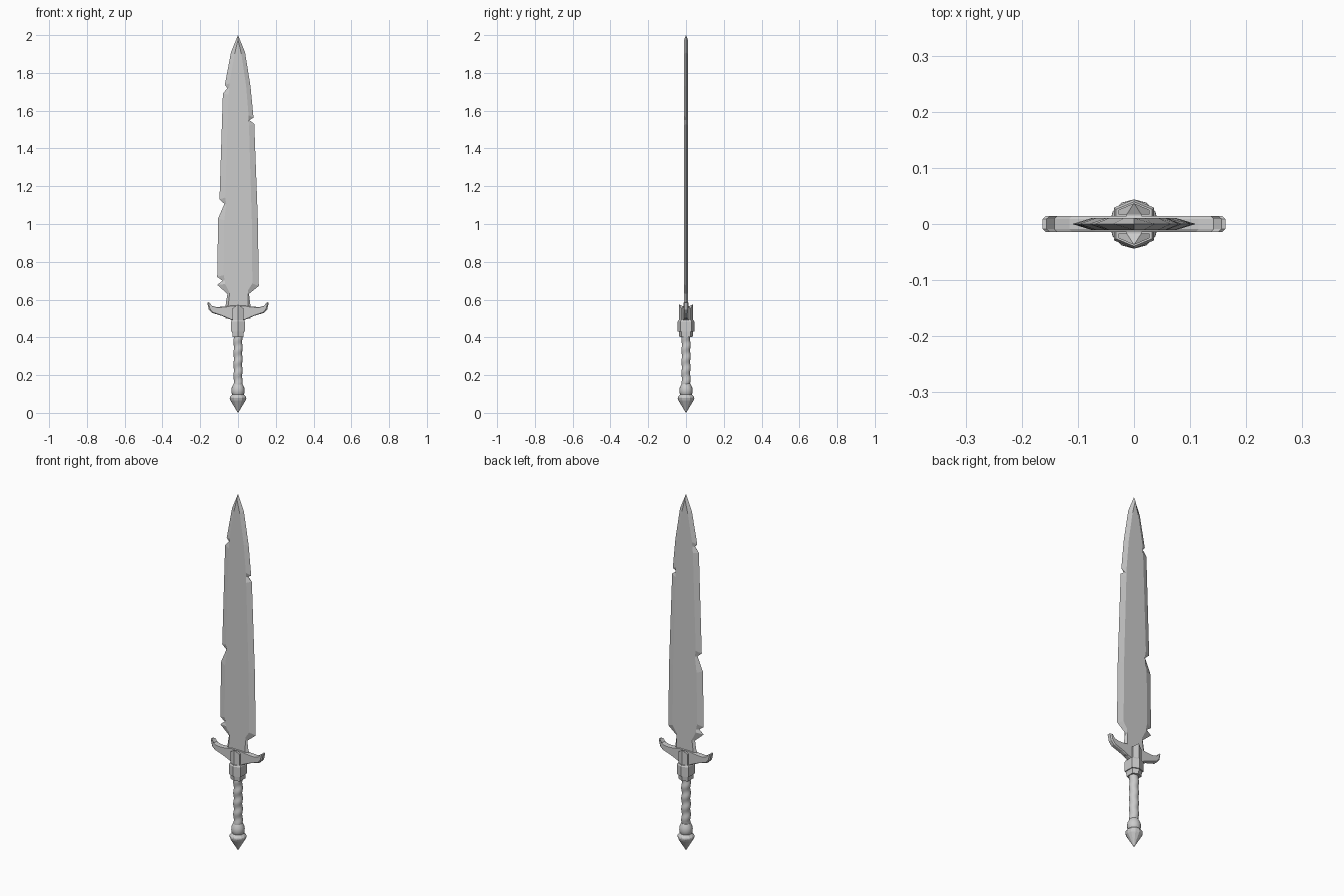
import bpy, bmesh
from math import sin, cos, pi, tau

if "Cube" in bpy.data.objects:
    bpy.data.objects.remove(bpy.data.objects["Cube"])


def finish(name, bm, smooth=None):
    bmesh.ops.recalc_face_normals(bm, faces=bm.faces)
    mesh = bpy.data.meshes.new(name)
    bm.to_mesh(mesh)
    bm.free()
    ob = bpy.data.objects.new(name, mesh)
    bpy.context.collection.objects.link(ob)
    if smooth:
        bpy.ops.object.select_all(action='DESELECT')
        ob.select_set(True)
        bpy.context.view_layer.objects.active = ob
        bpy.ops.object.shade_smooth_by_angle(angle=smooth)
    return ob


def loft(name, rings, smooth=None):
    """Skin a stack of equally long closed rings and cap both ends."""
    bm = bmesh.new()
    loops = [[bm.verts.new(p) for p in ring] for ring in rings]
    n = len(rings[0])
    for a, b in zip(loops, loops[1:]):
        for i in range(n):
            j = (i + 1) % n
            bm.faces.new((a[i], a[j], b[j], b[i]))
    bm.faces.new(loops[0])
    bm.faces.new(loops[-1])
    caps = [f for f in bm.faces if len(f.verts) > 4]
    bmesh.ops.triangulate(bm, faces=caps)
    return finish(name, bm, smooth)


def circle(r, z, n):
    return [(r * cos(tau * i / n), r * sin(tau * i / n), z) for i in range(n)]


# Blade: each row is outer edge x, z then flat-face x, z
right = [(.066, .50, .052, .50), (.066, .568, .052, .568), (.058, .63, .044, .635),
         (.110, .672, .076, .685), (.105, 1.02, .073, 1.02), (.086, 1.53, .058, 1.52),
         (.060, 1.55, .053, 1.55), (.082, 1.563, .056, 1.575), (.066, 1.73, .043, 1.73),
         (.037, 1.91, .018, 1.90)]
left = [(-.037, 1.91, -.018, 1.90), (-.070, 1.735, -.045, 1.745), (-.056, 1.72, -.045, 1.72),
        (-.080, 1.69, -.050, 1.685), (-.098, 1.13, -.068, 1.14), (-.072, 1.107, -.062, 1.107),
        (-.105, 1.03, -.073, 1.02), (-.110, .72, -.076, .73), (-.082, .70, -.070, .70),
        (-.110, .678, -.068, .682), (-.056, .63, -.044, .635), (-.066, .568, -.052, .568),
        (-.066, .50, -.052, .50)]
outline = right + [(0, 2.0, 0, 1.975)] + left
T = .0105
loft("blade", [[(u, -T, w) for x, z, u, w in outline],
               [(x, 0, z) for x, z, u, w in outline],
               [(u, T, w) for x, z, u, w in outline]])

# Cross guard: mirrored half profile with chamfered edges
half = [(.03, .490), (.085, .514), (.138, .530), (.155, .548), (.163, .585),
        (.156, .586), (.142, .568), (.115, .561), (.07, .563), (.03, .570)]
profile = half + [(-x, z) for x, z in reversed(half)]


def inset(x, z):
    s = .96 if abs(x) > .1 else 1
    return x * s, z + (.003 if z < .555 else -.003)


loft("guard", [[(inset(x, z)[0], -.0145, inset(x, z)[1]) for x, z in profile],
               [(x, -.009, z) for x, z in profile],
               [(x, .009, z) for x, z in profile],
               [(inset(x, z)[0], .0145, inset(x, z)[1]) for x, z in profile]])

# Ridged prongs clasping the guard front and back, with pointed tops
for name, s in (("front_prong", -1), ("back_prong", 1)):
    plan = [(.013, .010), (.013, .017), (.028, .017), (.028, .025), (0, .037),
            (-.028, .025), (-.028, .017), (-.013, .017), (-.013, .010)]
    loft(name, [[(x, s * y, .48) for x, y in plan],
                [(x, s * y, .575 - abs(x) * .75) for x, y in plan]])

# Hexagonal collar, lower part narrower
hexagon = [(.036, .029), (0, .044), (-.036, .029), (-.036, -.029), (0, -.044), (.036, -.029)]
loft("collar", [[(x * k, y * k, z) for x, y in hexagon]
                for z, k in ((.402, .80), (.430, .86), (.430, 1), (.484, 1), (.492, .9))])

# Grip with a spiral wrap
N, STEPS = 16, 56
grip = []
for k in range(STEPS + 1):
    z = .13 + .28 * k / STEPS
    grip.append([((.0232 + .0018 * sin(a - tau * z / .06)) * cos(a),
                  (.0232 + .0018 * sin(a - tau * z / .06)) * sin(a), z)
                 for a in (tau * i / N for i in range(N))])
loft("grip", grip, pi / 4)

# Pommel: swelling, neck ring and pointed cap
loft("pommel_bulb", [circle(r, z, 16) for r, z in
                     ((.028, .094), (.033, .103), (.035, .118), (.033, .134),
                      (.027, .147), (.023, .155))], pi / 6)
loft("pommel_cap", [circle(r, z, 12) for r, z in
                    ((.0008, 0), (.040, .066), (.044, .078), (.043, .084), (.030, .098))])
